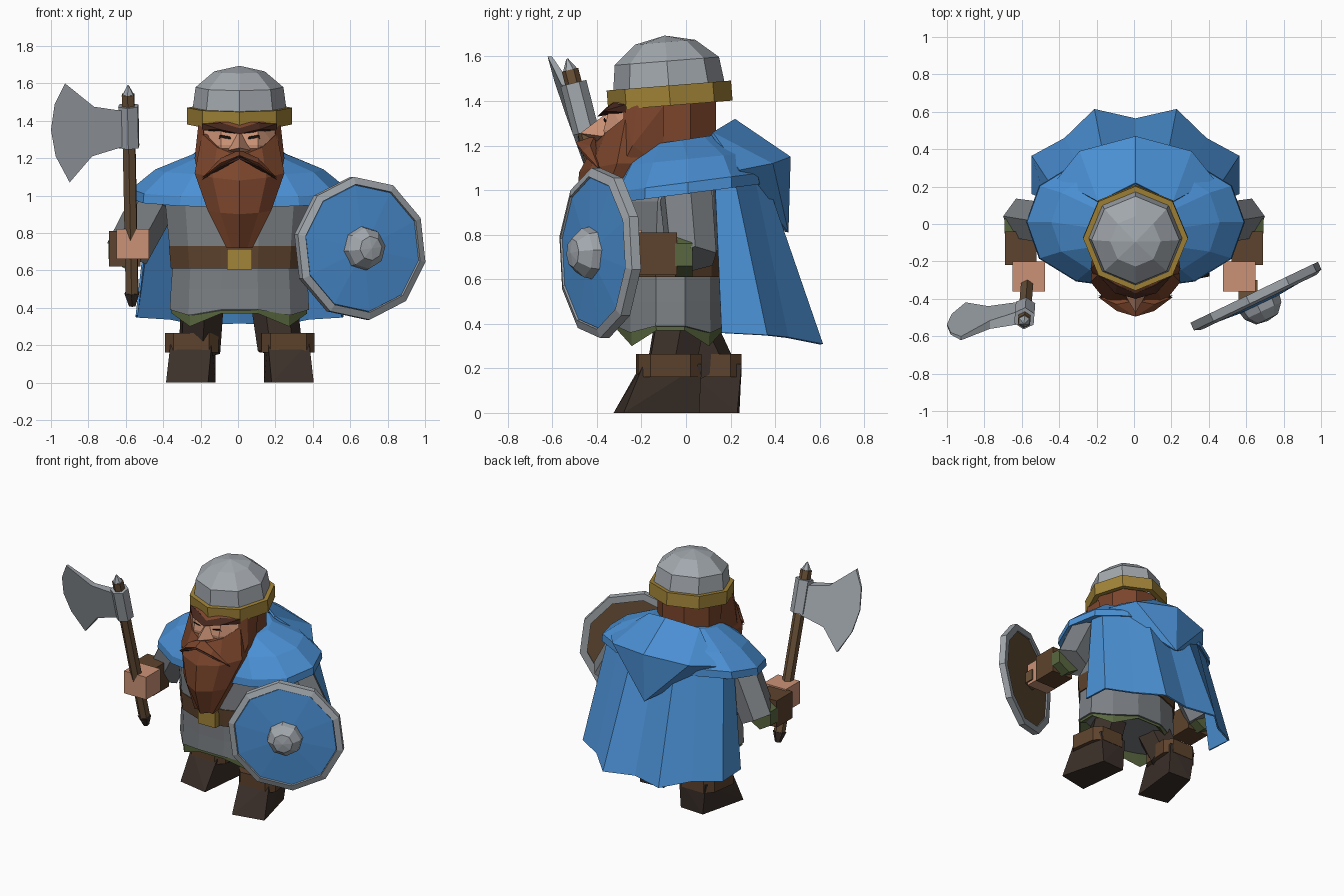
import bpy, bmesh, math
from mathutils import Vector

if "Cube" in bpy.data.objects:
    bpy.data.objects.remove(bpy.data.objects["Cube"])

COL = dict(blue=(.07, .28, .66), leather=(.11, .055, .026), beard=(.2, .06, .025), dark=(.045, .03, .023),
           brow=(.06, .02, .012), skin=(.6, .29, .18), gold=(.36, .23, .04), green=(.1, .135, .05),
           wood=(.15, .085, .04), black=(.02, .015, .012), cloth=(.2, .215, .23), steel=(.36, .39, .42))
MATS = {}
for key, c in COL.items():
    MATS[key] = bpy.data.materials.new(key)
    MATS[key].diffuse_color = (*c, 1)


def finish(name, bm, col):
    bmesh.ops.recalc_face_normals(bm, faces=bm.faces)
    me = bpy.data.meshes.new(name)
    bm.to_mesh(me)
    bm.free()
    ob = bpy.data.objects.new(name, me)
    bpy.context.collection.objects.link(ob)
    me.materials.append(MATS[col])
    return ob


def loft(name, rings, col, closed=True, caps=True, cyclic=False):
    """Skin a list of equal-length point rings."""
    bm = bmesh.new()
    vs = [[bm.verts.new(p) for p in r] for r in rings]
    n = len(rings[0])
    pairs = list(zip(vs, vs[1:])) + ([(vs[-1], vs[0])] if cyclic else [])
    for a, b in pairs:
        for i in range(n if closed else n - 1):
            j = (i + 1) % n
            bm.faces.new((a[i], a[j], b[j], b[i]))
    if caps and closed and not cyclic:
        bm.faces.new(vs[0])
        bm.faces.new(vs[-1])
    bmesh.ops.remove_doubles(bm, verts=bm.verts, dist=.0005)
    return finish(name, bm, col)


def hull(name, pts, col):
    bm = bmesh.new()
    for p in pts:
        bm.verts.new(p)
    bmesh.ops.convex_hull(bm, input=bm.verts)
    return finish(name, bm, col)


def box(name, lo, hi, col):
    return hull(name, [(x, y, z) for x in (lo[0], hi[0]) for y in (lo[1], hi[1]) for z in (lo[2], hi[2])], col)


def spin(name, prof, origin, u, v, n, phase, col, cyclic=False):
    """Revolve (radius, height) points about u x v."""
    u, v, o = Vector(u).normalized(), Vector(v).normalized(), Vector(origin)
    w = u.cross(v)
    rings = [[o + (u * math.cos(a) + v * math.sin(a)) * max(r, .0001) + w * h
              for a in (phase + i * math.tau / n for i in range(n))] for r, h in prof]
    return loft(name, rings, col, cyclic=cyclic, caps=prof[0][0] > 0 and prof[-1][0] > 0)


def tube(name, a, b, ra, rb, col, n=6):
    a, b = Vector(a), Vector(b)
    m = (b - a).to_track_quat('Z', 'Y').to_matrix()
    return spin(name, [(ra, 0), (rb, (b - a).length)], a, m.col[0], m.col[1], n, math.pi / n, col)


def oval(z, rx, ry, cy, n=12, dip=0, zy=0, power=1, ph=.5):
    """Horizontal ring; dip lowers every third corner, zy slopes it, power < 1 squares it."""
    out = []
    for i in range(n):
        a = (i + ph) * math.tau / n
        c, s = [math.copysign(abs(t) ** power, t) for t in (math.cos(a), math.sin(a))]
        out.append((.008 + rx * c, cy + ry * s, z + zy * ry * s - dip * (i % 3 == 1)))
    return out


# helmet, tilted slightly forward
HO, HU, HV = (.008, -.07, 1.38), (1, 0, 0), (0, 1, .08)
spin("helmet_band", [(.245, 0), (.28, 0), (.28, .09), (.245, .09)], HO, HU, HV, 8, 0, 'gold', True)
spin("helmet_dome", [(.24, .03), (.25, .09), (.235, .2), (.135, .285), (0, .315)], HO, HU, HV, 8, 0, 'steel')

# head, hair and face
loft("hair", [oval(1.05, .2, .2, -.03, 8), oval(1.2, .22, .21, -.06, 8), oval(1.42, .22, .21, -.06, 8)], 'beard')
hull("face", [(.008 + s * x, y, z) for s in (-1, 1) for x, y, z in
              ((.2, -.2, 1.38), (.2, -.2, 1.18), (.1, -.34, 1.38), (.1, -.36, 1.18), (.19, -.28, 1.27), (.1, -.37, 1.27))], 'skin')
hull("nose", [(.008, -.35, 1.35), (-.06, -.36, 1.24), (.075, -.36, 1.24), (.008, -.475, 1.255), (.008, -.4, 1.22)], 'skin')


def beard_ring(z, w, f, m, b, lift):
    half = [(.6 * w, f + .05, z + lift * .4), (w, m, z + lift), (w * .9, b, z + lift)]
    ring = [(0, f, z)] + half + [(-x, y, q) for x, y, q in reversed(half)]
    return [(x + .008, y, q) for x, y, q in ring]


loft("beard", [beard_ring(1.21, .2, -.41, -.27, -.1, .12), beard_ring(1.08, .24, -.48, -.31, -.12, .04),
               beard_ring(.9, .17, -.495, -.38, -.22, .02), beard_ring(.72, .07, -.44, -.4, -.3, 0)], 'beard')

for s, side in ((-1, "right"), (1, "left")):
    def M(*pts):
        return [(.008 + s * x, y, z) for x, y, z in pts]

    def mbox(name, lo, hi, col):
        xs = sorted((s * lo[0], s * hi[0]))
        box(side + name, (xs[0], *lo[1:]), (xs[1], *hi[1:]), col)
    # facial details
    hull(side + "_moustache", M((0, -.41, 1.245), (0, -.495, 1.215), (.1, -.43, 1.2), (.1, -.465, 1.175),
                                (.2, -.39, 1.095), (0, -.42, 1.2)), 'beard')
    hull(side + "_moustache_shadow", M((0, -.42, 1.215), (0, -.487, 1.195), (.1, -.46, 1.155), (.1, -.42, 1.18),
                                       (.2, -.38, 1.085)), 'brow')
    hull(side + "_brow", M((0, -.34, 1.36), (0, -.4, 1.33), (0, -.37, 1.36), (.11, -.37, 1.355),
                           (.2, -.27, 1.35), (.2, -.27, 1.385), (.1, -.33, 1.39)), 'brow')
    hull(side + "_forehead", M((0, -.3, 1.42), (0, -.37, 1.36), (.1, -.34, 1.38), (.2, -.26, 1.38), (.2, -.2, 1.42)), 'beard')
    hull(side + "_eye", M((.045, -.36, 1.3), (.105, -.366, 1.325), (.11, -.35, 1.3), (.05, -.372, 1.315)), 'black')
    hull(side + "_sideburn", M((.19, -.28, 1.36), (.22, -.1, 1.38), (.22, -.22, 1.38), (.24, -.24, 1.2),
                               (.22, -.29, 1.1), (.2, -.1, 1.1)), 'beard')
    # arms
    tube(side + "_sleeve", (s * .44, .0, .98), (s * .595, .025, .69), .125, .12, 'cloth')
    tube(side + "_sleeve_cuff", (s * .605, .03, .71), (s * .605, -.05, .71), .1, .1, 'green')
    mbox("_bracer", (.52, -.22, .62), (.69, -.04, .81), 'leather')
    mbox("_hand", (.475, -.36, .66), (.65, -.2, .82), 'skin')
    # legs in stride with toes out: left foot forward, right foot back
    cx, cy = s * .255 + .01, (-.07 if s > 0 else .11)
    tube(side + "_trouser", (s * .19, -.02, .45), (cx - s * .04, cy, .18), .125, .12, 'dark')
    hull(side + "_boot", [(cx + s * x, cy + y, z) for x, y, z in (
        (-.085, -.255, 0), (.14, -.21, 0), (-.125, .12, 0), (.055, .13, 0),
        (-.105, -.13, .22), (.115, -.12, .22), (-.125, .14, .22), (.085, .14, .22))], 'dark')
    hull(side + "_boot_cuff", [(cx + s * x, cy + y, z) for z in (.16, .265) for x, y in (
        (-.14, -.1), (-.09, -.155), (.1, -.145), (.145, -.09), (.12, .09), (.07, .14), (-.1, .14), (-.15, .09))], 'leather')

# tunic in stacked bands
loft("tunic_top", [oval(1.15, .3, .18, -.02), oval(.95, .41, .26, -.06), oval(.7, .385, .26, -.07)], 'cloth')
loft("belt", [oval(.73, .39, .265, -.07), oval(.61, .38, .26, -.07)], 'leather')
loft("tunic_skirt", [oval(.63, .37, .25, -.07), oval(.5, .38, .25, -.07), oval(.39, .385, .255, -.07, dip=.03)], 'cloth')
loft("tunic_hem", [oval(.44, .375, .25, -.07), oval(.37, .375, .245, -.07, dip=.07), oval(.41, .25, .18, -.07)], 'green')
box("buckle", (-.06, -.365, .605), (.075, -.3, .715), 'gold')

# shoulder mantle
loft("mantle", [oval(r[0], *r[1:4], 12, zy=r[4], power=r[5], ph=0) for r in (
    (1.02, .48, .28, .01, .1, .88), (.985, .585, .36, .01, .13, .88), (1.035, .58, .355, .01, .13, .88),
    (1.14, .45, .29, .01, .1, .88), (1.225, .24, .2, -.02, .15, 1))], 'blue')

# hood folded down the back
hood = [(0, .22, 1.32), (.2, .12, 1.26), (.42, .24, 1.09), (.3, .39, 1.12), (0, .47, 1.15), (0, .46, .81)]
bm = bmesh.new()
for s in (1, -1):
    v = [bm.verts.new((.008 + s * x, y, z)) for x, y, z in hood]
    for f in ((0, 1, 3, 4), (1, 2, 3), (3, 5, 4), (2, 5, 3)):
        bm.faces.new([v[i] for i in f])
bmesh.ops.remove_doubles(bm, verts=bm.verts, dist=.001)
mod = finish("hood", bm, 'blue').modifiers.new("thickness", 'SOLIDIFY')
mod.thickness = .015

# flared cape with folds
top = [(.48, .13, 1.04), (.46, .22, 1.04), (.31, .31, 1.05), (.17, .36, 1.05), (0, .34, 1.05)]
low = [(.555, .16, .36), (.555, .365, .35), (.38, .46, .34), (.22, .615, .31), (0, .565, .32)]
full = lambda h: [(.008 - x, y, z) for x, y, z in h] + [(.008 + x, y, z) for x, y, z in reversed(h[:-1])]
mod = loft("cape", [full(top), full(low)], 'blue', closed=False).modifiers.new("thickness", 'SOLIDIFY')
mod.thickness = .012

# round shield, turned outward
SO, SU, SV = (.655, -.392, .718), (.9, .43, 0), (0, 0, 1)
ph = math.radians(97)
spin("shield_rim", [(.335, -.03), (.385, -.03), (.385, .015), (.345, .03)], SO, SU, SV, 10, ph, 'steel', True)
spin("shield_face", [(.345, 0), (.34, .022), (0, .05)], SO, SU, SV, 10, ph, 'blue')
spin("shield_back", [(.345, -.002), (.34, -.018), (0, -.018)], SO, SU, SV, 10, ph, 'wood')
spin("shield_boss", [(.12, .03), (.11, .08), (.065, .13), (0, .14)], SO, SU, SV, 8, ph, 'steel')
box("shield_grip", (.56, -.42, .68), (.66, -.3, .76), 'wood')


# axe
def shaft(z):
    return Vector((-.565 - .02 * (z - .42), -.235 - .255 * (z - .42), z))


tube("axe_shaft", shaft(.46), shaft(1.54), .038, .038, 'wood')
tube("axe_pommel", shaft(.48), shaft(.41), .045, .02, 'dark')
tube("axe_tip", shaft(1.53), shaft(1.59), .038, .004, 'steel')
tube("axe_socket", shaft(1.26), shaft(1.48), .06, .06, 'steel')
outline = [(-.6, 1.45), (-.77, 1.475), (-.925, 1.6), (-.98, 1.49), (-1, 1.35), (-.975, 1.21), (-.9, 1.07),
           (-.78, 1.21), (-.6, 1.265)]
loft("axe_blade", [[(x, shaft(z).y - .17 * (-.6 - x) - .1 * (z - 1.35) * (-.6 - x) / .4 + k * (.004 + .08 * (x + 1.0)), z)
                    for x, z in outline] for k in (-1, 1)], 'steel')

for m in bpy.data.materials:
    if m.users and not m.is_grease_pencil:
        m.use_nodes = True
        m.node_tree.nodes["Principled BSDF"].inputs["Base Color"].default_value = m.diffuse_color
